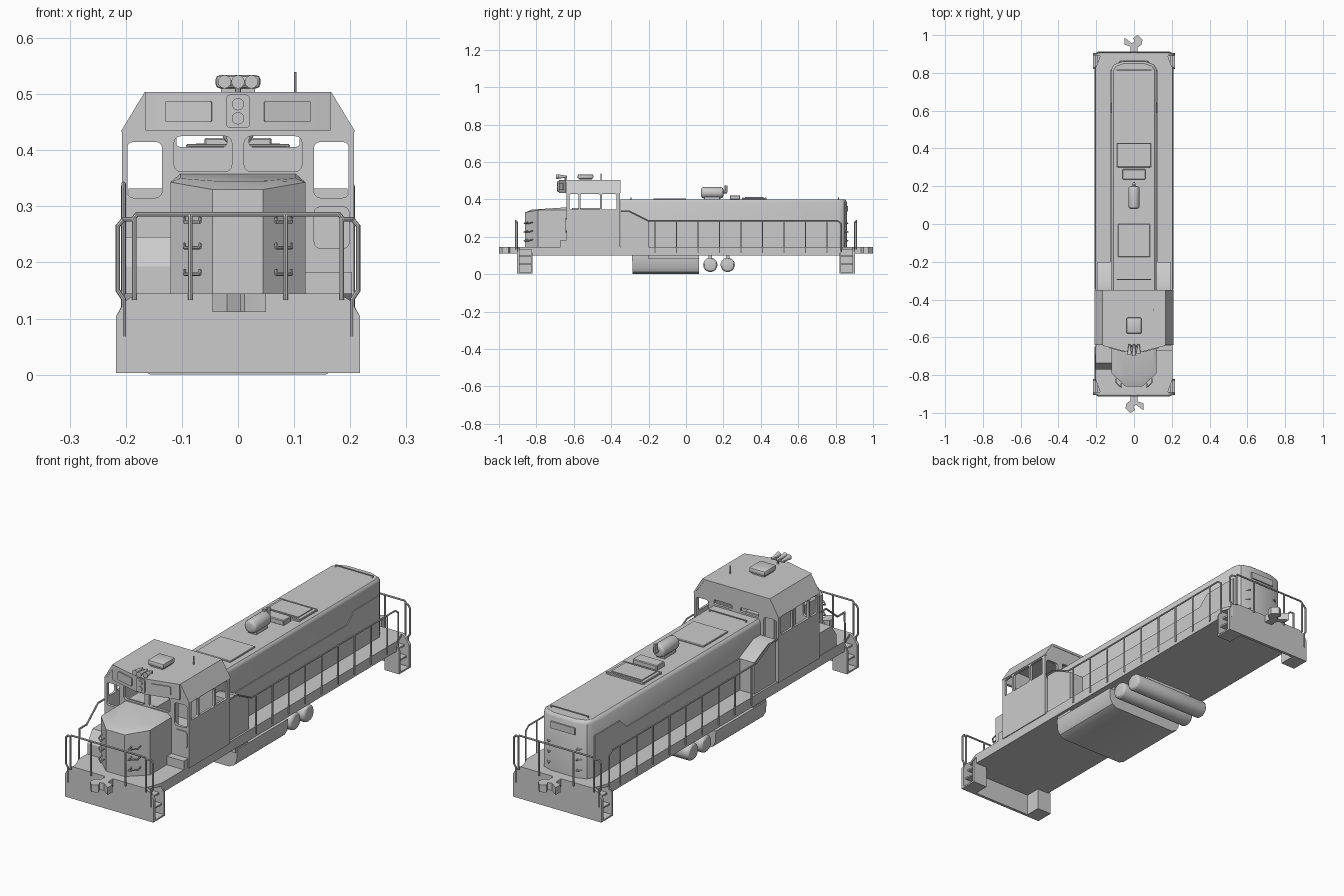
import bpy, bmesh, math
from mathutils import Matrix, Vector

if "Cube" in bpy.data.objects:
    bpy.data.objects.remove(bpy.data.objects["Cube"])

grey = bpy.data.materials.new("plain_grey")
grey.diffuse_color = (0.6, 0.6, 0.6, 1)
grey.use_nodes = True
grey.node_tree.nodes["Principled BSDF"].inputs["Base Color"].default_value = grey.diffuse_color


def add(name, me):
    me.materials.clear()
    me.materials.append(grey)
    ob = bpy.data.objects.new(name, me)
    bpy.context.collection.objects.link(ob)
    return ob


def finish(name, bm, bevel=0, seg=1):
    bmesh.ops.recalc_face_normals(bm, faces=bm.faces)
    if bevel:
        es = [e for e in bm.edges if e.calc_face_angle(0) > 0.6]
        bmesh.ops.bevel(bm, geom=es, offset=bevel, segments=seg, affect='EDGES', profile=0.5)
    me = bpy.data.meshes.new(name)
    bm.to_mesh(me)
    bm.free()
    return add(name, me)


def loft(name, rings, bevel=0, seg=1):
    bm = bmesh.new()
    vs = [[bm.verts.new(p) for p in r] for r in rings]
    n = len(vs[0])
    for a, b in zip(vs, vs[1:]):
        for i in range(n):
            bm.faces.new((a[i], a[(i + 1) % n], b[(i + 1) % n], b[i]))
    bm.faces.new(vs[0])
    bm.faces.new(vs[-1])
    return finish(name, bm, bevel, seg)


def prism(name, pts, axis, a, b, bevel=0, seg=1):
    def put(p, t):
        q = list(p)
        q.insert(axis, t)
        return q
    return loft(name, [[put(p, t) for p in pts] for t in (a, b)], bevel, seg)


def box(name, x0, x1, y0, y1, z0, z1, bevel=0, seg=1):
    return prism(name, [(x0, y0), (x1, y0), (x1, y1), (x0, y1)], 2, z0, z1, bevel, seg)


def tubes(name, paths, r=0.004, n=8):
    bm = bmesh.new()
    for path in paths:
        for a, b in zip(path, path[1:]):
            a, b = Vector(a), Vector(b)
            d = b - a
            m = Matrix.Translation((a + b) / 2) @ d.to_track_quat('Z', 'Y').to_matrix().to_4x4()
            bmesh.ops.create_cone(bm, cap_ends=True, segments=n, radius1=r, radius2=r,
                                  depth=d.length + r * 0.8, matrix=m)
    return finish(name, bm)


def cone(name, a, b, r1, r2, n=16, bevel=0):
    bm = bmesh.new()
    a, b = Vector(a), Vector(b)
    m = Matrix.Translation((a + b) / 2) @ (b - a).to_track_quat('Z', 'Y').to_matrix().to_4x4()
    bmesh.ops.create_cone(bm, cap_ends=True, segments=n, radius1=r1, radius2=r2,
                          depth=(b - a).length, matrix=m)
    return finish(name, bm, bevel, 3)


def rrect(x0, x1, y0, y1, r=0.01):
    pts = []
    for k, (cx, cy) in enumerate([(x1 - r, y1 - r), (x0 + r, y1 - r), (x0 + r, y0 + r), (x1 - r, y0 + r)]):
        for i in range(4):
            t = math.pi / 2 * (k + i / 3)
            pts.append((cx + r * math.cos(t), cy + r * math.sin(t)))
    return pts


XZ = Matrix(((1, 0, 0, 0), (0, 0, -1, 0), (0, 1, 0, 0), (0, 0, 0, 1)))
YZ = Matrix(((0, 0, 1, 0), (1, 0, 0, 0), (0, 1, 0, 0), (0, 0, 0, 1)))


def panel(name, outer, holes, basis, loc, thick=0.012):
    # flat wall with openings, from a filled 2D curve
    cu = bpy.data.curves.new(name, 'CURVE')
    cu.dimensions, cu.fill_mode, cu.extrude = '2D', 'BOTH', thick / 2
    for pts in [outer] + holes:
        s = cu.splines.new('POLY')
        s.points.add(len(pts) - 1)
        for p, q in zip(s.points, pts):
            p.co = (*q, 0, 1)
        s.use_cyclic_u = True
    tmp = bpy.data.objects.new(name + "_curve", cu)
    bpy.context.collection.objects.link(tmp)
    me = bpy.data.meshes.new_from_object(tmp.evaluated_get(bpy.context.evaluated_depsgraph_get()))
    bpy.data.objects.remove(tmp)
    me.transform(Matrix.Translation(loc) @ basis)
    return add(name, me)


def mir(pts):
    return pts + [(-x, y) for x, y in reversed(pts)]


# frame, deck and fuel tank
box("deck", -.203, .203, -.825, .825, .1, .145)
prism("fuel_tank", mir([(.155, 0), (.18, .012), (.193, .035), (.196, .085)]), 1, -.285, .07)
box("tank_mount", -.19, .19, -.29, -.2, .07, .1)
box("tank_top", -.17, .17, -.2, .07, .08, .102)
for i, y in enumerate((.13, .223)):
    cone(f"air_tank_{i}", (-.195, y, .05), (.195, y, .05), .038, .038, 24, .014)
    box(f"air_tank_bracket_{i}", -.12, .12, y - .01, y + .01, .07, .102)

# both ends: pilot, steps, coupler, railings
for end, s in (("front", -1), ("rear", 1)):
    ya, yb = sorted((s * .82, s * .9))
    box(end + "_platform", -.15, .15, ya, yb, .1, .145)
    prism(end + "_pilot", mir([(.217, .003), (.217, .105), (.2, .132), (.18, .145)]), 1, s * .89, s * .903)
    for side in (-1, 1):
        x0, x1 = sorted((side * .15, side * .21))
        prism(f"{end}_step_back", [(side * .15, .003), (side * .217, .003), (side * .217, .105),
                                   (side * .203, .13), (side * .15, .13)], 1, s * .82, s * .828)
        box(end + "_step_wall", *sorted((side * .145, side * .152)), ya, yb, .003, .14)
        for k, z in enumerate((.003, .05, .095)):
            e = side * (.217 - .012 * k)
            box(f"{end}_step_{k}", *sorted((side * .15, e)), ya, yb, z, z + .007)
        prism(end + "_corner_plate", [(side * .15, s * .825), (side * .203, s * .825), (side * .175, s * .9),
                                      (side * .15, s * .9)], 2, .132, .145)
    prism(end + "_coupler", [(-s * x, -s * y) for x, y in
          [(-.018, -.89), (.018, -.89), (.02, -.94), (.05, -.95), (.05, -.985), (.035, -.975), (.012, -.957),
           (-.004, -.965), (.005, -.985), (-.02, -1), (-.045, -.975), (-.04, -.95), (-.018, -.935)]],
          2, .112, .145)
    y = s * .91
    rails = [[(-.185, y, .135), (-.185, y, .28), (-.18, y, .286), (.18, y, .286), (.185, y, .28), (.185, y, .135)]]
    rails += [[(x, y, .135), (x, y, .286)] for x in (-.085, .085)]
    for q in (-1, 1):
        rails.append([(q * .204, y * .99, .07), (q * .204, y * .99, .135), (q * .214, y * .99, .15),
                      (q * .214, y * .99, .265), (q * .204, y * .99, .277), (q * .185, y, .277)])
    tubes(end + "_railing", rails)

# long hood with rounded rear end
hood = mir([(.12, -.35), (.12, .82), (.105, .845), (.06, .86)])
loft("long_hood", [[(x, y, .14) for x, y in hood], [(x, y, .385) for x, y in hood],
                   [(x * .97, y - (.004 if y > 0 else 0), .394) for x, y in hood],
                   [(x * .91, y - (.01 if y > 0 else 0), .4) for x, y in hood]])
for side in (-1, 1):
    x0, x1 = sorted((side * .119, side * .124))
    prism("hood_door_panels", [(-.2, .145), (-.2, .285), (.59, .285), (.64, .33), (.815, .33), (.815, .145)],
          0, x0, x1)
    prism("equipment_box", [(-.35, .145), (-.35, .332), (-.3, .332), (-.2, .285), (-.2, .145)],
          0, *sorted((side * .118, side * .195)))
    # walkway handrails
    X = side * .205
    posts = [-.166 + .115 * i for i in range(9)]
    rl = [[(X, -.345, .336), (X, -.3, .336), (X, -.2, .286), (X, .81, .286), (X, .83, .27), (X, .83, .12)]]
    rl += [[(X, p, .115), (X, p, .286)] for p in posts]
    tubes("walkway_railing", rl, .0035)
    tubes("grab_irons", [[(side * .068, s * .845, z), (side * .068, s * .865, z - .006),
                          (side * .095, s * .84, z - .006), (side * .095, s * .82, z)]
                         for z in (.185, .232, .278) for s in (-1, 1)], .003, 6)
tubes("nose_side_rail", [[(-.204, -.65, .34), (-.204, -.69, .34), (-.204, -.77, .275), (-.204, -.82, .275),
                          (-.204, -.825, .14)]])
box("rear_number_board", -.06, .06, .858, .866, .335, .365)

# hood roof equipment
box("front_hatch", -.085, .085, -.175, 0, .398, .406, .002)
box("rear_hatch", -.09, .09, .3, .43, .398, .408, .002)
box("hatch_cover", -.075, .075, .315, .415, .405, .412)
box("vent_box", -.06, .06, .235, .29, .398, .422, .003)
box("silencer_stand", -.02, .02, .1, .18, .398, .415)
cone("silencer", (0, .08, .436), (0, .2, .436), .03, .03, 20, .014)
tubes("exhaust_pipe", [[(0, .195, .44), (0, .215, .44), (0, .215, .472)]], .008)
tubes("lifting_bars", [[(-.09, y, .398), (-.09, y, .408), (.09, y, .408), (.09, y, .398)]
                       for y in (-.295, .815, .305, .425)], .003, 6)

# short nose hood
nose = mir([(.12, -.63), (.12, -.79), (.045, -.86)])
loft("nose_hood", [[(x, y, .14) for x, y in nose],
                   [(x, y, .33 if y < -.85 else .343) for x, y in nose],
                   [(x * .86, y + (.035 if y < -.7 else 0), .345 if y < -.85 else (.35 if y < -.7 else .358))
                    for x, y in nose]])
prism("nose_side_box", [(-.63, .145), (-.77, .145), (-.77, .193), (-.735, .245), (-.63, .245)], 0, -.2, -.115)
box("door_step", .118, .203, -.67, -.63, .145, .183)

# cab walls with open windows
wall = mir([(.207, .14), (.207, .435), (.165, .5)])
side_windows = [rrect(*sorted((s * .135, s * .198)), .315, .415, .012) for s in (-1, 1)]
front_windows = [rrect(*sorted((s * .011, s * .114)), .362, .425, .012) for s in (-1, 1)]
rear_windows = [rrect(*sorted((s * .02, s * .11)), .406, .426, .006) for s in (-1, 1)]
panel("cab_front", wall, side_windows + front_windows, XZ, (0, -.633, 0))
panel("cab_rear", wall, side_windows + rear_windows, XZ, (0, -.358, 0))
for s in (-1, 1):
    panel("cab_side", [(-.638, .14), (-.353, .14), (-.353, .436), (-.638, .436)],
          [rrect(a, b, .347, .428, .006) for a, b in ((-.622, -.575), (-.565, -.46), (-.45, -.372))],
          YZ, (s * .202, 0, 0), .01)
panel("cab_door_panel", rrect(.135, .199, .224, .3, .012), [], XZ, (0, -.64, 0), .006)
box("cab_floor", -.2, .2, -.63, -.36, .14, .2)
box("control_desk", -.11, .03, -.61, -.46, .2, .355)
# cab roof, bent sheet
prism("cab_roof", [(-.209, .433), (-.166, .504), (.166, .504), (.209, .433), (.2, .433), (.16, .493),
                   (-.16, .493), (-.2, .433)], 1, -.641, -.35)
# angled number board housing and headlight
prism("number_housing", [(-.165, -.63), (-.165, -.645), (-.027, -.68), (.027, -.68), (.165, -.645), (.165, -.63)],
      2, .435, .504)
for s in (-1, 1):
    b = panel("number_board", rrect(-.043, .043, -.019, .019, .005), [], XZ, (0, 0, 0), .006)
    b.rotation_euler = (0, 0, s * math.atan2(.035, .138))
    b.location = (s * .088, -.6655, .469)
panel("headlight_plate", rrect(-.021, .021, .44, .499, .006), [], XZ, (0, -.682, 0), .008)
for z in (.457, .482):
    cone("headlight", (0, -.68, z), (0, -.69, z), .011, .011)

# cab roof equipment
box("air_conditioner", -.04, .04, -.58, -.495, .51, .534, .008, 2)
box("air_conditioner_base", -.03, .03, -.57, -.505, .5, .512)
for x, y in ((-.024, -.69), (0, -.695), (.024, -.685)):
    cone("horn", (x, -.635, .522), (x, y, .522), .004, .012, 12)
tubes("horn_bracket", [[(-.03, -.645, .52), (.03, -.645, .52)], [(0, -.645, .5), (0, -.645, .52)]], .005)
tubes("antenna", [[(.102, -.455, .5), (.102, -.455, .538)]], .003, 6)

# smooth round parts, keep hard edges
bpy.ops.object.select_all(action='SELECT')
bpy.context.view_layer.objects.active = bpy.data.objects["deck"]
bpy.ops.object.shade_smooth_by_angle(angle=math.radians(30))
